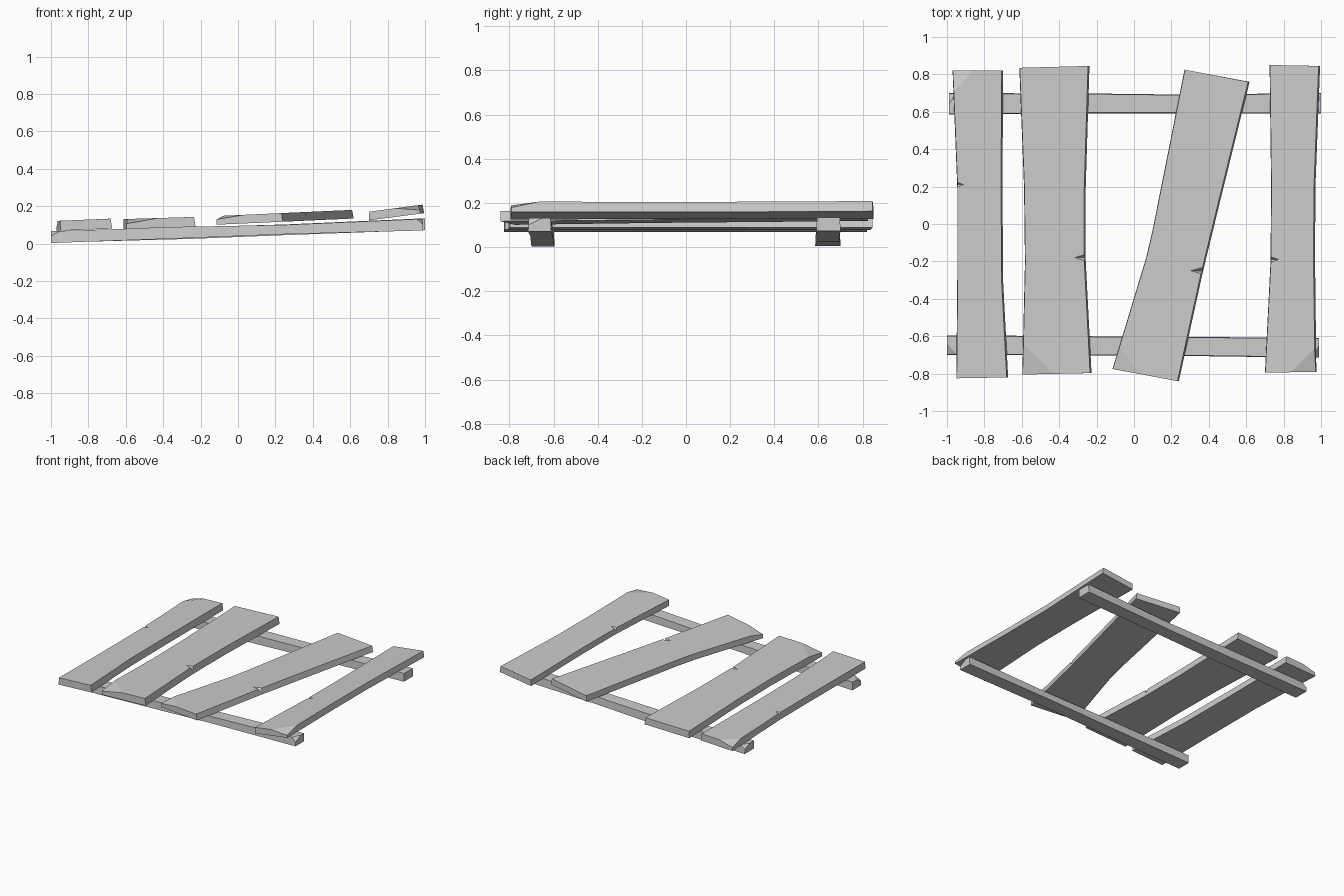
import bpy, bmesh
from mathutils import Vector

if "Cube" in bpy.data.objects:
    bpy.data.objects.remove(bpy.data.objects["Cube"])


def loft(name, sections, chips=()):
    """Join four-cornered sections into a closed beam, then slice off chipped corners."""
    bm = bmesh.new()
    rings = [[bm.verts.new(p) for p in s] for s in sections]
    for a, b in zip(rings, rings[1:]):
        for i in range(4):
            j = (i + 1) % 4
            bm.faces.new((a[i], a[j], b[j], b[i]))
    bm.faces.new(rings[0])
    bm.faces.new(rings[-1])
    bmesh.ops.recalc_face_normals(bm, faces=bm.faces)
    centre = sum((v.co for v in bm.verts), Vector()) / len(bm.verts)
    for p, q, r in chips:
        p, q, r = Vector(p), Vector(q), Vector(r)
        n = (q - p).cross(r - p).normalized()
        if n.dot(centre - p) > 0:
            n = -n
        bmesh.ops.bisect_plane(bm, geom=bm.verts[:] + bm.edges[:] + bm.faces[:],
                               plane_co=p, plane_no=n, clear_outer=True)
        bmesh.ops.holes_fill(bm, edges=[e for e in bm.edges if e.is_boundary])
    bmesh.ops.recalc_face_normals(bm, faces=bm.faces)
    me = bpy.data.meshes.new(name)
    bm.to_mesh(me)
    bm.free()
    ob = bpy.data.objects.new(name, me)
    bpy.context.collection.objects.link(ob)
    return ob


def notch(ob, tip, edge_x, y, z, half=0.03):
    """Cut a small wedge out of a top edge."""
    out = edge_x + (0.03 if edge_x > tip else -0.03)
    bm = bmesh.new()
    for p in ((tip, y, z + .005), (out, y + half, z + .005),
              (out, y - half, z + .005), (out, y, z - .04)):
        bm.verts.new(p)
    bmesh.ops.convex_hull(bm, input=bm.verts)
    bmesh.ops.recalc_face_normals(bm, faces=bm.faces)
    me = bpy.data.meshes.new("notch_cutter")
    bm.to_mesh(me)
    bm.free()
    cut = bpy.data.objects.new("notch_cutter", me)
    cut.hide_render = True
    bpy.context.collection.objects.link(cut)
    mod = ob.modifiers.new("notch", 'BOOLEAN')
    mod.operation, mod.solver, mod.object = 'DIFFERENCE', 'EXACT', cut
    bpy.context.view_layer.objects.active = ob
    bpy.ops.object.modifier_apply(modifier="notch")
    bpy.data.objects.remove(cut)


def plank(name, stations, z0, slope, thick, chip=None, cut=None):
    """Board from (left x, left y, right x, right y) stations; underside z = z0 + slope * x."""
    def low(x):
        return z0 + slope * x

    def top(x):
        return low(x) + thick

    secs = [[(xl, yl, low(xl)), (xr, yr, low(xr)),
             (xr - .008, yr, top(xr)), (xl + .002, yl, top(xl))]
            for xl, yl, xr, yr in stations]
    chips = []
    if chip:
        (ax, ay), (bx, by), (cx, cy), drop = chip
        chips = [((ax, ay, top(ax)), (bx, by, top(bx)), (cx, cy, top(cx) - drop))]
    ob = loft(name, secs, chips)
    if cut:
        tip, edge, y = cut
        notch(ob, tip, edge, y, top(edge))
    return ob


def rail(name, stations, chips=()):
    """Cross beam from (x, y min, y max, z bottom, z top) stations."""
    return loft(name, [[(x, a, lo), (x, b, lo), (x, b - .003, hi), (x, a + .003, hi)]
                       for x, a, b, lo, hi in stations], chips)


# Two sloping cross rails
rail("front_rail",
     [(-1.0, -.70, -.595, .003, .066), (-.25, -.703, -.60, .03, .09),
      (.25, -.705, -.603, .05, .10), (.99, -.715, -.61, .07, .132)],
     [((-1, -.64, .066), (-.945, -.70, .068), (-1, -.70, .04)),
      ((.955, -.715, .131), (.99, -.65, .131), (.99, -.715, .10))])
rail("back_rail",
     [(-.99, .585, .70, .005, .066), (-.25, .592, .698, .025, .088),
      (.25, .592, .692, .045, .102), (1.0, .59, .70, .072, .135)],
     [((-.99, .64, .066), (-.95, .70, .068), (-.99, .70, .04))])

# Four worn planks
plank("plank_left",
      [(-.97, .82, -.70, .82), (-.945, .2, -.703, .2),
       (-.945, -.3, -.70, -.3), (-.95, -.825, -.673, -.82)],
      .107, .04, .053, chip=((-.97, .70), (-.86, .82), (-.97, .82), .025),
      cut=(-.905, -.945, .21))
plank("plank_centre_left",
      [(-.613, .835, -.238, .845), (-.588, .2, -.258, .2),
       (-.583, -.2, -.258, -.2), (-.597, -.805, -.227, -.797)],
      .096, .03, .053, chip=((-.585, -.65), (-.43, -.80), (-.595, -.805), .025),
      cut=(-.33, -.262, -.18))
plank("plank_slanted",
      [(.27, .825, .618, .76), (.10, -.03, .46, .12),
       (.065, -.18, .365, -.27), (-.115, -.775, .24, -.84)],
      .106, .045, .046, chip=((-.08, -.66), (.03, -.80), (-.115, -.775), .018),
      cut=(.285, .37, -.25))
plank("plank_right",
      [(.725, .85, .995, .845), (.733, .2, .97, .2),
       (.73, -.2, .968, -.2), (.70, -.795, .975, -.79)],
      .033, .13, .046, chip=((.84, -.793), (.967, -.67), (.967, -.79), .025),
      cut=(.775, .73, -.19))
